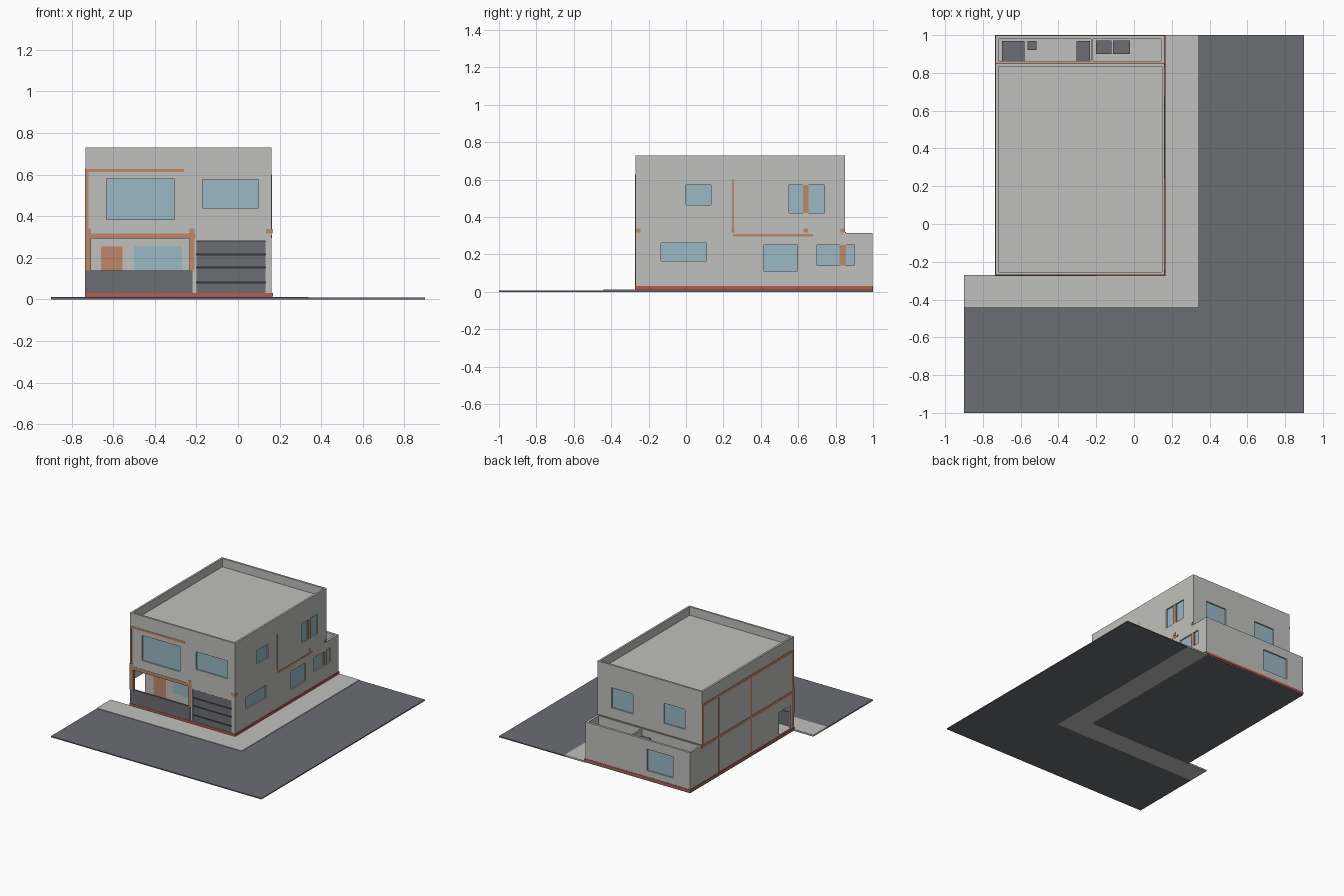
import bpy, bmesh

if "Cube" in bpy.data.objects:
    bpy.data.objects.remove(bpy.data.objects["Cube"], do_unlink=True)


def material(name, r, g, b):
    m = bpy.data.materials.new(name)
    m.use_nodes = True
    m.diffuse_color = (r, g, b, 1)
    m.node_tree.nodes["Principled BSDF"].inputs["Base Color"].default_value = (r, g, b, 1)
    return m


PLASTER = material("pale_plaster", .53, .53, .51)
DARK = material("slate_grey", .15, .155, .175)
BLACK = material("charcoal", .03, .032, .036)
GLASS = material("blue_glass", .32, .48, .55)
WOOD = material("orange_wood", .52, .25, .14)
RED = material("red_base", .52, .10, .075)


def prism(name, outline, lo, hi, mat, axis="Z"):
    """Extrude an outline along Z, or a (y, z) outline along X."""
    bm = bmesh.new()
    place = (lambda p, t: (t, p[0], p[1])) if axis == "X" else (lambda p, t: (p[0], p[1], t))
    face = bm.faces.new([bm.verts.new(place(p, lo)) for p in outline])
    out = bmesh.ops.extrude_face_region(bm, geom=[face])
    step = (hi - lo, 0, 0) if axis == "X" else (0, 0, hi - lo)
    verts = [v for v in out["geom"] if isinstance(v, bmesh.types.BMVert)]
    bmesh.ops.translate(bm, verts=verts, vec=step)
    bmesh.ops.recalc_face_normals(bm, faces=bm.faces)
    mesh = bpy.data.meshes.new(name)
    bm.to_mesh(mesh)
    bm.free()
    mesh.materials.append(mat)
    obj = bpy.data.objects.new(name, mesh)
    bpy.context.collection.objects.link(obj)
    return obj


def box(name, x, y, z, mat):
    corners = [(x[0], y[0]), (x[1], y[0]), (x[1], y[1]), (x[0], y[1])]
    return prism(name, corners, z[0], z[1], mat)


# House outline
L, R = -.733, .162
FRONT, REAR, END = -.27, .85, .997
FLOOR, YARD, TOP = .028, .315, .73

# Ground
prism("road", [(-.9, -1), (.9, -1), (.9, 1), (.34, 1), (.34, -.44), (-.9, -.44)], 0, .008, DARK)
prism("footpath", [(-.9, -.44), (.34, -.44), (.34, 1), (R, 1), (R, FRONT), (-.9, FRONT)], 0, .012, PLASTER)
box("foundation", (L, R), (FRONT, END), (.002, .014), DARK)
box("base_course", (L - .004, R + .006), (FRONT - .004, 1), (.013, .03), RED)

# Stepped house shell
shell = prism("house_shell",
              [(FRONT, FLOOR), (END, FLOOR), (END, YARD), (REAR, YARD), (REAR, TOP), (FRONT, TOP)],
              L, R, PLASTER, "X")


def cut(x, y, z):
    cutter = box("cutter", x, y, z, PLASTER)
    cutter.hide_render = True
    mod = shell.modifiers.new("cut", "BOOLEAN")
    mod.operation, mod.solver, mod.object = "DIFFERENCE", "EXACT", cutter
    bpy.context.view_layer.objects.active = shell
    bpy.ops.object.modifier_apply(modifier=mod.name)
    bpy.data.objects.remove(cutter, do_unlink=True)


DEPTH = .014


def recess(name, side, span, z, mat, wall):
    """Cut a shallow opening in a wall and set a pane at its back."""
    sign = 1 if side in ("right", "rear") else -1
    inner = wall - sign * DEPTH
    hole = sorted((inner, wall + sign * .05))
    pane = sorted((inner - sign * .001, inner + sign * .004))
    if side == "right":
        cut(hole, span, z)
        box(name, pane, span, z, mat)
    else:
        cut(span, hole, z)
        box(name, span, pane, z, mat)


# Roof, yard and porch hollows
T = .015
cut((L + T, R - T), (FRONT + T, REAR - T), (.665, .9))
cut((L + T, R - .018), (.862, END - .018), (.036, .5))
PORCH = -.085
cut((L + T, -.22), (-.4, PORCH), (.032, .293))
cut((-.9, -.70), (-.232, PORCH - .004), (.036, .21))

# Windows
for i, (span, z) in enumerate([((-.632, -.305), (.385, .58)), ((-.17, .098), (.44, .577))]):
    recess(f"front_window_{i + 1}", "front", span, z, GLASS, FRONT)
for i, (span, z) in enumerate([((0, .135), (.465, .57)), ((.55, .74), (.42, .572)),
                               ((-.135, .11), (.165, .262)), ((.415, .595), (.11, .25)),
                               ((.70, .90), (.14, .25))]):
    recess(f"side_window_{i + 1}", "right", span, z, GLASS, R)
for i, span in enumerate([(-.14, .04), (-.585, -.405)]):
    recess(f"rear_window_{i + 1}", "rear", span, (.4, .555), GLASS, REAR)
recess("yard_window", "rear", (-.585, -.365), (.08, .245), GLASS, END)
box("upper_mullion", (R - .013, R - .002), (.625, .655), (.42, .572), WOOD)
box("lower_mullion", (R - .013, R - .002), (.82, .855), (.14, .25), WOOD)

# Garage door with dark gaps between panels
recess("garage_backing", "front", (-.2, .132), (.031, .28), BLACK, FRONT)
for i, z in enumerate([(.031, .077), (.087, .148), (.158, .21), (.22, .278)]):
    box(f"garage_panel_{i + 1}", (-.2, .132), (FRONT + .003, FRONT + .012), z, DARK)

# Porch
box("porch_low_wall", (L, -.218), (FRONT - .002, FRONT + .012), (.03, .14), DARK)
box("porch_door", (-.66, -.555), (PORCH - .004, PORCH + .002), (.033, .255), WOOD)
box("porch_window", (-.5, -.27), (PORCH - .004, PORCH + .002), (.1, .255), GLASS)
box("porch_beam", (L, -.205), (FRONT - .002, FRONT + .015), (.293, .317), WOOD)
for name, x in (("left", (L - .002, -.708)), ("right", (-.233, -.208))):
    box(f"porch_post_{name}", x, (FRONT - .003, FRONT + .024), (.14, .34), WOOD)

# Timber frame showing on the blank side wall
P = .002
for name, z in (("lower", (.293, .315)), ("upper", (.61, .632))):
    box(f"blank_side_{name}_beam", (L - P, L + P), (FRONT, REAR), z, WOOD)
for i, (y, w, z) in enumerate([(-.257, .012, (.03, .62)), (.25, .009, (.03, .62)),
                               (.645, .004, (.03, .62)), (.838, .011, (.3, .62))]):
    box(f"blank_side_post_{i + 1}", (L - P, L + P), (y - w, y + w), z, WOOD)

# Timber on the other walls
box("front_upper_beam", (L, -.26), (FRONT - P, FRONT + P), (.612, .628), WOOD)
box("front_corner_post", (L, L + .014), (FRONT - P, FRONT + P), (.34, .62), WOOD)
box("rear_beam", (L, R), (REAR - P, REAR + .006), (.293, .319), WOOD)
box("window_side_beam", (R - P, R + P), (.25, .68), (.296, .31), WOOD)
box("window_side_post", (R - P, R + P), (.247, .256), (.32, .6), WOOD)
for i, (y, w) in enumerate([(-.257, .014), (.25, .008), (.64, .012), (.836, .011)]):
    box(f"beam_end_{i + 1}", (R - .027, R + P + .001), (y - w, y + w), (.317, .338), WOOD)

# Yard partition and fittings
box("yard_partition", (-.228, -.216), (.86, .985), (.03, .31), PLASTER)
for name, x, y, top in (("large_cabinet", (-.7, -.58), (.862, .97), .16),
                        ("small_bin", (-.565, -.515), (.92, .97), .1),
                        ("tall_cabinet", (-.305, -.232), (.862, .97), .26),
                        ("yard_unit_1", (-.2, -.12), (.9, .972), .22),
                        ("yard_unit_2", (-.11, -.02), (.9, .972), .22)):
    box(name, x, y, (.03, top), DARK)
